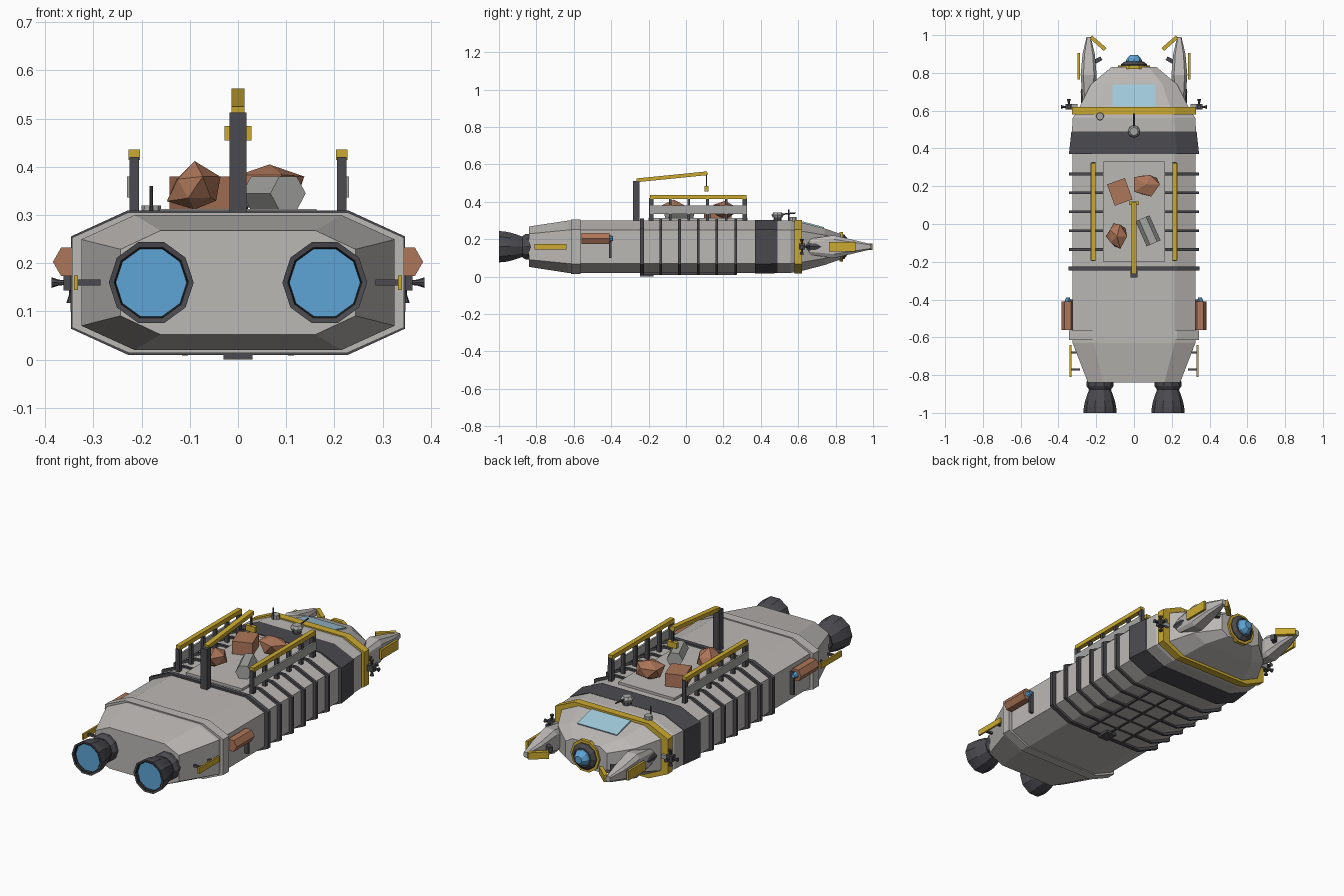
import bpy, bmesh, math, random
from mathutils import Matrix, Vector, Euler

cube = bpy.data.objects.get("Cube")
if cube:
    bpy.data.objects.remove(cube, do_unlink=True)
random.seed(4)

# Shared dimensions: hull half width and half height, axis height, deck height
HALF, TALL, WAIST, DECK = .325, .14, .16, .3
FORWARD, BACKWARD, UP, DOWN = Vector((0, 1, 0)), Vector((0, -1, 0)), Vector((0, 0, 1)), Vector((0, 0, -1))


def material(name, red, green, blue):
    mat = bpy.data.materials.new(name)
    mat.use_nodes = True
    colour = (red, green, blue, 1)
    mat.diffuse_color = colour
    mat.node_tree.nodes["Principled BSDF"].inputs["Base Color"].default_value = colour
    return mat


GREY = material("hull grey", .5, .48, .46)
STONE = material("mid grey", .38, .38, .37)
DARK = material("dark metal", .07, .07, .08)
BLACK = material("black rim", .02, .02, .02)
YELLOW = material("safety yellow", .6, .4, .03)
BROWN = material("copper brown", .42, .18, .1)
BLUE = material("engine blue", .11, .37, .66)
GLASS = material("pale glass", .36, .6, .72)


def finish(name, mat, bm):
    bmesh.ops.recalc_face_normals(bm, faces=bm.faces)
    mesh = bpy.data.meshes.new(name)
    bm.to_mesh(mesh)
    bm.free()
    mesh.materials.append(mat)
    bpy.context.collection.objects.link(bpy.data.objects.new(name, mesh))


def box(name, mat, centre, size, pitch=0, yaw=0):
    bm = bmesh.new()
    bmesh.ops.create_cube(bm, size=1)
    turn = Euler((pitch, 0, yaw)).to_matrix().to_4x4()
    bm.transform(Matrix.Translation(centre) @ turn @ Matrix.Diagonal((*size, 1)))
    finish(name, mat, bm)


def loft(name, mat, rings, capped=True):
    """Skin a list of equal-length point rings."""
    bm = bmesh.new()
    loops = [[bm.verts.new(point) for point in ring] for ring in rings]
    for near, far in zip(loops, loops[1:]):
        for i in range(len(near)):
            bm.faces.new((near[i - 1], near[i], far[i], far[i - 1]))
    if capped:
        bm.faces.new(loops[0])
        bm.faces.new(loops[-1])
    finish(name, mat, bm)


def hull(name, mat, *stations, x=0):
    """Loft chamfered sections given as (y, width factor, height factor)."""
    rings = []
    for y, width, height in stations:
        half, tall = HALF * width, TALL * height
        flat, shoulder = half * .66, tall * .64
        right = [(flat, tall), (half, shoulder), (half, -shoulder), (flat, -tall)]
        outline = right + [(-across, up) for across, up in reversed(right)]
        rings.append([(x + across, y, WAIST + up) for across, up in outline])
    loft(name, mat, rings)


def band(name, mat, y, thick, width, height):
    hull(name, mat, (y - thick / 2, width, height), (y + thick / 2, width, height))


def turned(name, mat, start, axis, length, radii, sides=8, capped=True):
    """Round part whose radii are spaced evenly along its length."""
    axis = Vector(axis).normalized()
    spin = axis.to_track_quat('Z', 'Y')
    rings = []
    for step, radius in enumerate(radii):
        middle = Vector(start) + axis * length * step / (len(radii) - 1)
        angles = [math.tau * k / sides for k in range(sides)]
        rings.append([middle + spin @ Vector((radius * math.cos(a), radius * math.sin(a), 0)) for a in angles])
    loft(name, mat, rings, capped)


def rock(name, mat, centre, size, rough=.2):
    bm = bmesh.new()
    bmesh.ops.create_icosphere(bm, subdivisions=1, radius=1)
    for vert in bm.verts:
        vert.co *= 1 + random.uniform(-rough, rough)
    bm.transform(Matrix.Translation(centre) @ Matrix.Diagonal((*size, 1)))
    finish(name, mat, bm)


# Main hull, bands and nose
hull("main_hull", GREY, (-.84, .75, .77), (-.63, 1, 1), (.37, 1, 1))
band("rear_collar", GREY, -.59, .05, 1.06, 1.04)
hull("dark_band", DARK, (.37, 1.06, 1.03), (.49, 1.02, 1.01))
hull("cabin_section", GREY, (.49, 1.01, 1), (.56, 1, 1), (.6, .92, .95))
band("yellow_frame", YELLOW, .6, .04, 1.01, 1.02)
hull("nose", GREY, (.6, .92, .96), (.74, .7, .7), (.83, .37, .48))
box("windscreen", GLASS, centre=(0, .68, .276), size=(.23, .12, .008), pitch=-.26)

# Nose dome
turned("nose_ring", YELLOW, (0, .82, WAIST), FORWARD, .02, [.084, .084], sides=10)
turned("dome_base", DARK, (0, .83, WAIST), FORWARD, .03, [.07, .07, .05], sides=10)
turned("nose_dome", BLUE, (0, .85, WAIST), FORWARD, .045, [.045, .04, .02])

# Ribs around the hull and rods along the belly
band("rear_rib", DARK, -.235, .022, 1.065, 1.07)
for number in range(1, 6):
    band("hull_rib", DARK, number * .1 - .235, .014, 1.06, 1.06)
box("belly_plate", GREY, centre=(0, .02, .02), size=(.23, .5, .014))
for x in (-.11, 0, .11):
    box("belly_rod", DARK, centre=(x, .02, .014), size=(.012, .5, .01))
box("belly_box", DARK, centre=(0, -.21, .01), size=(.06, .07, .02))

# Cargo deck and its load
box("deck_plate", GREY, centre=(0, .065, DECK + .005), size=(.325, .53, .016))
rock("brown_rock_front", BROWN, (.065, .21, .355), (.08, .065, .055))
rock("brown_rock_rear", BROWN, (-.09, -.065, .355), (.055, .07, .05))
box("brown_crate", BROWN, centre=(-.075, .17, .345), size=(.1, .12, .07), yaw=.35)
turned("grey_crystal", STONE, (.045, .03, .345), (.4, -.9, 0), .145, [.04, .04], sides=6)

# Crane
box("crane_post", DARK, centre=(0, -.266, .405), size=(.036, .036, .215))
box("crane_boom", YELLOW, centre=(0, -.075, .534), size=(.027, .38, .02), pitch=.1)
box("crane_cable", DARK, centre=(0, .11, .515), size=(.007, .007, .07))
box("crane_hook", YELLOW, centre=(0, .11, .47), size=(.055, .02, .03))

# Sensor pole and turret
turned("pole_base", STONE, (-.18, .57, DECK - .01), UP, .03, [.022, .02])
turned("sensor_pole", DARK, (-.18, .55, DECK), UP, .06, [.004, .004])
turned("turret_base", DARK, (0, .49, DECK), UP, .02, [.022, .02])
turned("turret", STONE, (0, .49, DECK + .016), UP, .028, [.026, .033, .022])
turned("turret_barrel", DARK, (0, .51, DECK + .033), (0, 1, .1), .075, [.004, .004])

for side in (-1, 1):
    # Deck railings
    rail = side * .215
    box("rail_bar", YELLOW, centre=(rail, .065, .425), size=(.024, .515, .022))
    box("rail_panel", STONE, centre=(rail + side * .01, .065, .358), size=(.01, .515, .044))
    for number in range(6):
        depth = .024 if number in (0, 5) else .014
        box("rail_post", DARK, centre=(rail, number * .1 - .185, .36), size=(.02, depth, .12))

    # Engines: the bell flares along a quarter wave, its lip turns in to the glow
    engine = Vector((side * .18, -.82, WAIST))
    rim = engine + BACKWARD * .18
    flare = [.055 + .033 * math.sin(step * math.pi / 8) for step in range(5)]
    turned("engine_collar", DARK, engine, BACKWARD, .055, [.062, .072, .072, .06], sides=10)
    turned("engine_bell", DARK, engine + BACKWARD * .05, BACKWARD, .13, flare, sides=10, capped=False)
    turned("engine_rim", DARK, rim, FORWARD, .002, [.088, .077], sides=10, capped=False)
    turned("engine_lip", BLACK, rim, FORWARD, .03, [.077, .07], sides=10, capped=False)
    turned("engine_glow", BLUE, rim + FORWARD * .015, FORWARD, .015, [.074, .072], sides=10)

    # Side tanks and rear fenders
    tank = Vector((side * .35, -.56, .203))
    turned("side_tank", BROWN, tank, FORWARD, .15, [.034, .034], sides=6)
    turned("tank_lens", BLUE, tank + FORWARD * .15, FORWARD, .02, [.018, .01])
    box("tank_strap", DARK, centre=(side * .336, -.405, WAIST), size=(.022, .012, .12))
    box("rear_fender", YELLOW, centre=(side * .336, -.725, WAIST), size=(.009, .17, .03))
    for y in (-.77, -.68):
        box("fender_mount", DARK, centre=(side * .31, y, WAIST), size=(.05, .012, .012))

    # Control thrusters
    outward = Vector((side, 0, 0))
    pod = Vector((side * .345, .62, WAIST))
    box("thruster_block", DARK, centre=pod, size=(.034, .03, .032))
    box("thruster_arm", STONE, centre=pod - outward * .025, size=(.04, .03, .02))
    for axis in (outward, UP, DOWN, FORWARD):
        turned("thruster_nozzle", DARK, pod + axis * .012, axis, .03, [.005, .006, .011])

    # Forward grabbing arms
    reach = side * .24
    turned("arm_joint", DARK, (reach, .64, WAIST), FORWARD, .12, [.04, .042, .03])
    hull("grab_arm", GREY, (.66, .1, .3), (.79, .13, .44), (.9, .1, .25), (.99, .035, .1), x=reach)
    box("arm_fender", YELLOW, centre=(side * .293, .835, WAIST), size=(.012, .14, .05))
    box("arm_claw", YELLOW, centre=(side * .19, .957, WAIST), size=(.1, .02, .036), yaw=side * .72)
    box("arm_finger", DARK, centre=(side * .19, .868, WAIST), size=(.04, .022, .03), yaw=side * -.5)
